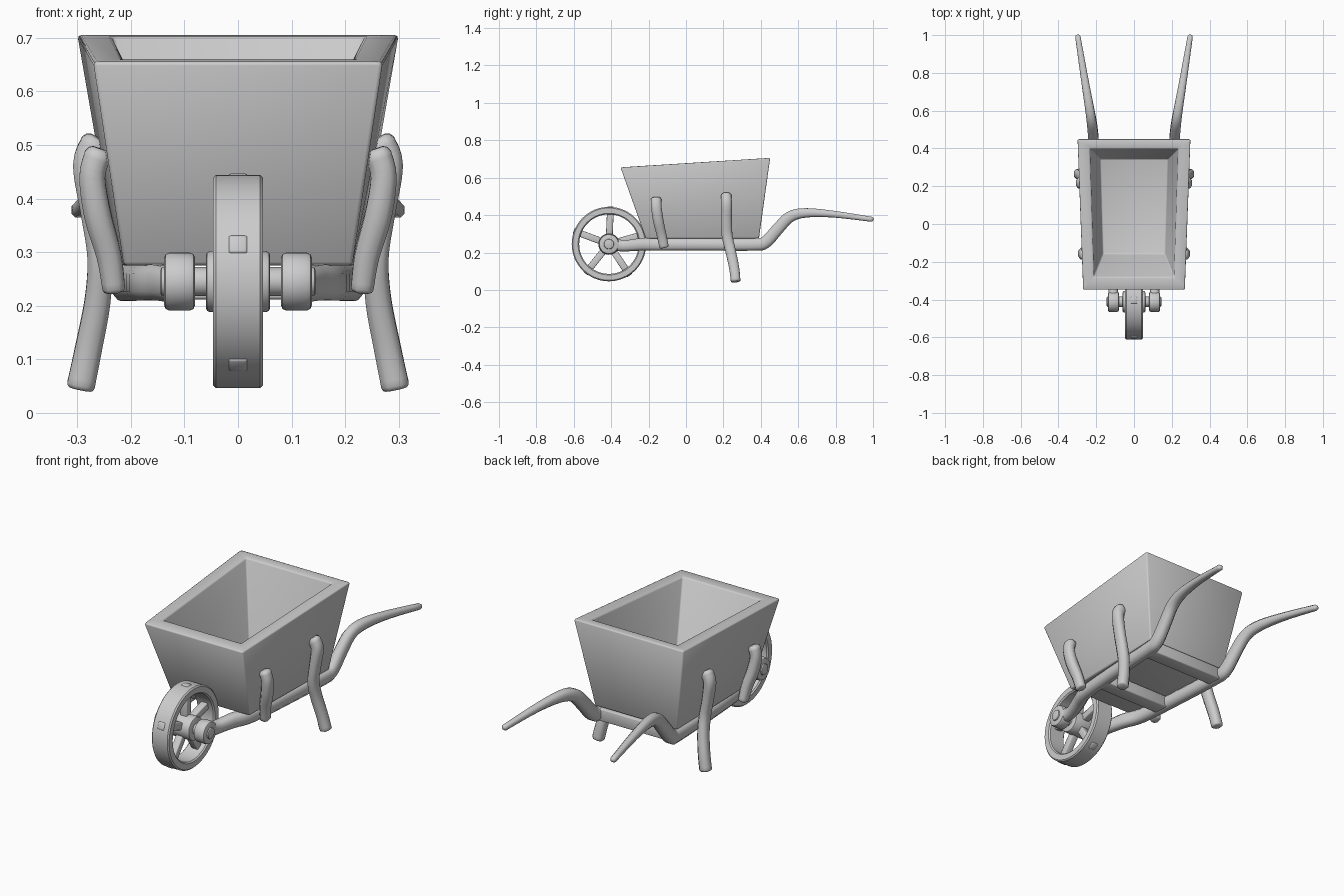
import bpy, bmesh, math
from mathutils import Vector, Matrix

if "Cube" in bpy.data.objects:
    bpy.data.objects.remove(bpy.data.objects["Cube"])


def finish(bm, name, mirror=False, angle=50):
    bmesh.ops.recalc_face_normals(bm, faces=bm.faces)
    me = bpy.data.meshes.new(name)
    bm.to_mesh(me)
    bm.free()
    ob = bpy.data.objects.new(name, me)
    bpy.context.collection.objects.link(ob)
    bpy.ops.object.select_all(action='DESELECT')
    ob.select_set(True)
    bpy.context.view_layer.objects.active = ob
    bpy.ops.object.shade_smooth_by_angle(angle=math.radians(angle))
    if mirror:
        ob.modifiers.new("mirror", 'MIRROR')
    return ob


def bevel(bm, width, segments=2):
    bmesh.ops.bevel(bm, geom=bm.edges[:], offset=width, segments=segments,
                    profile=0.5, affect='EDGES')


def box(name, lo, hi, width, matrix=Matrix()):
    lo, hi = Vector(lo), Vector(hi)
    bm = bmesh.new()
    bmesh.ops.create_cube(bm, size=1)
    for v in bm.verts:
        v.co = (lo + hi) / 2 + v.co * (hi - lo)
    bevel(bm, width)
    bm.transform(matrix)
    return finish(bm, name)


def lathe(name, profile, centre, closed=False, n=48, mirror=False):
    """Spin (x, radius) points around an axis parallel to x."""
    bm = bmesh.new()
    rings = []
    for i in range(n):
        a = 2 * math.pi * i / n
        rings.append([bm.verts.new(Vector(centre) + Vector((x, r * math.cos(a), r * math.sin(a))))
                      for x, r in profile])
    m = len(profile)
    for i in range(n):
        p, q = rings[i], rings[(i + 1) % n]
        for j in range(m if closed else m - 1):
            k = (j + 1) % m
            bm.faces.new((p[j], p[k], q[k], q[j]))
    if not closed:
        bm.faces.new([r[0] for r in rings])
        bm.faces.new([r[-1] for r in rings])
    return finish(bm, name, mirror, 40)


def drum(x0, x1, r, b):
    return [(x0, r - b), (x0 + b * .3, r - b * .3), (x0 + b, r),
            (x1 - b, r), (x1 - b * .3, r - b * .3), (x1, r - b)]


def limb(name, keys, steps=4, caps=(.012, .012)):
    """Sweep a chamfered rectangle along (x, y, z, width, depth) keys."""
    pts = []
    for i in range(len(keys) - 1):
        p = [Vector(keys[min(max(i + d, 0), len(keys) - 1)]) for d in (-1, 0, 1, 2)]
        for s in range(steps):
            t = s / steps
            pts.append(0.5 * (2 * p[1] + (p[2] - p[0]) * t
                              + (2 * p[0] - 5 * p[1] + 4 * p[2] - p[3]) * t * t
                              + (3 * p[1] - p[0] - 3 * p[2] + p[3]) * t ** 3))
    pts.append(Vector(keys[-1]))
    rows = [(Vector(p[:3]), p[3], p[4]) for p in pts]
    tans = [(rows[min(i + 1, len(rows) - 1)][0] - rows[max(i - 1, 0)][0]).normalized()
            for i in range(len(rows))]
    # softened ends
    for at, sgn, cap in ((0, -1, caps[0]), (-1, 1, caps[1])):
        c, w, h = rows[at]
        t = tans[at]
        extra = [(c + t * sgn * cap * f, w - cap * g, h - cap * g) for f, g in ((.7, .6), (1, 1.6))]
        if at == 0:
            rows, tans = extra[::-1] + rows, [t, t] + tans
        else:
            rows, tans = rows + extra, tans + [t, t]
    bm = bmesh.new()
    rings = []
    for (c, w, h), t in zip(rows, tans):
        side = (Vector((1, 0, 0)) - t * t.x).normalized()
        up = t.cross(side)
        b = .25
        shape = [(.5, -.5 + b), (.5, .5 - b), (.5 - b, .5), (-.5 + b, .5),
                 (-.5, .5 - b), (-.5, -.5 + b), (-.5 + b, -.5), (.5 - b, -.5)]
        rings.append([bm.verts.new(c + side * u * w + up * v * h) for u, v in shape])
    for p, q in zip(rings, rings[1:]):
        for j in range(8):
            bm.faces.new((p[j], p[(j + 1) % 8], q[(j + 1) % 8], q[j]))
    bm.faces.new(rings[0])
    bm.faces.new(rings[-1])
    return finish(bm, name, True, 55)


# tub: four loops from outer bottom, over the rim, down to the inner floor
loops = [  # (y, half width, z) at the front, then at the back
    ((-.215, .213, .275), (.39, .225, .275)),
    ((-.350, .270, .655), (.450, .300, .706)),
    ((-.280, .213, .660), (.398, .234, .702)),
    ((-.160, .165, .320), (.345, .180, .320)),
]
bm = bmesh.new()
rings = []
for (fy, fx, fz), (by, bx, bz) in loops:
    rings.append([bm.verts.new(c) for c in
                  ((-fx, fy, fz), (fx, fy, fz), (bx, by, bz), (-bx, by, bz))])
for p, q in zip(rings, rings[1:]):
    for j in range(4):
        bm.faces.new((p[j], p[(j + 1) % 4], q[(j + 1) % 4], q[j]))
bm.faces.new(rings[0])
bm.faces.new(rings[-1])
bevel(bm, .007)
finish(bm, "tub", angle=60)

# wheel
hub = (0, -.412, .245)
lathe("wheel_rim", [(-.047, .165), (-.047, .193), (-.041, .199), (.041, .199),
                    (.047, .193), (.047, .165), (.041, .159), (-.041, .159)], hub, True, 64)
lathe("wheel_hub", drum(-.06, .06, .057, .008), hub)
lathe("axle", drum(-.145, .145, .027, .006), hub, n=32)
for i in range(5):
    turn = Matrix.Translation(hub) @ Matrix.Rotation(math.radians(-20.5 + 72 * i), 4, 'X')
    box(f"spoke_{i + 1}", (-.018, -.2015, -.018), (.018, -.03, .018), .005, turn)

# side beams running into the handles
limb("beam_and_handle", [
    (.110, -.400, .245, .050, .070), (.112, -.330, .236, .052, .060),
    (.140, -.240, .243, .055, .066), (.175, -.140, .243, .055, .066),
    (.195, .100, .243, .055, .066), (.209, .360, .243, .055, .066),
    (.213, .425, .255, .055, .066), (.218, .490, .325, .053, .064),
    (.226, .555, .390, .050, .060), (.240, .640, .412, .046, .050),
    (.265, .790, .405, .038, .036), (.297, .990, .378, .028, .027)])
lathe("axle_bearing", drum(.08, .138, .054, .010), hub, n=40, mirror=True)

# cross bars under the tub
box("front_cross_bar", (-.19, -.045, .212), (.19, .03, .272), .005)
box("back_cross_bar", (-.20, .325, .212), (.20, .40, .272), .005)

# legs and front stakes
limb("back_leg", [
    (.266, .215, .500, .058, .055), (.282, .217, .460, .052, .057),
    (.270, .216, .370, .046, .058), (.258, .220, .290, .046, .058),
    (.262, .238, .210, .048, .056), (.279, .257, .120, .050, .054),
    (.293, .265, .052, .052, .052)], caps=(.014, .008))
limb("front_stake", [
    (.262, -.160, .480, .050, .056), (.272, -.158, .440, .048, .056),
    (.262, -.148, .370, .050, .056), (.241, -.131, .295, .046, .052),
    (.232, -.118, .234, .042, .050)], caps=(.014, .008))
